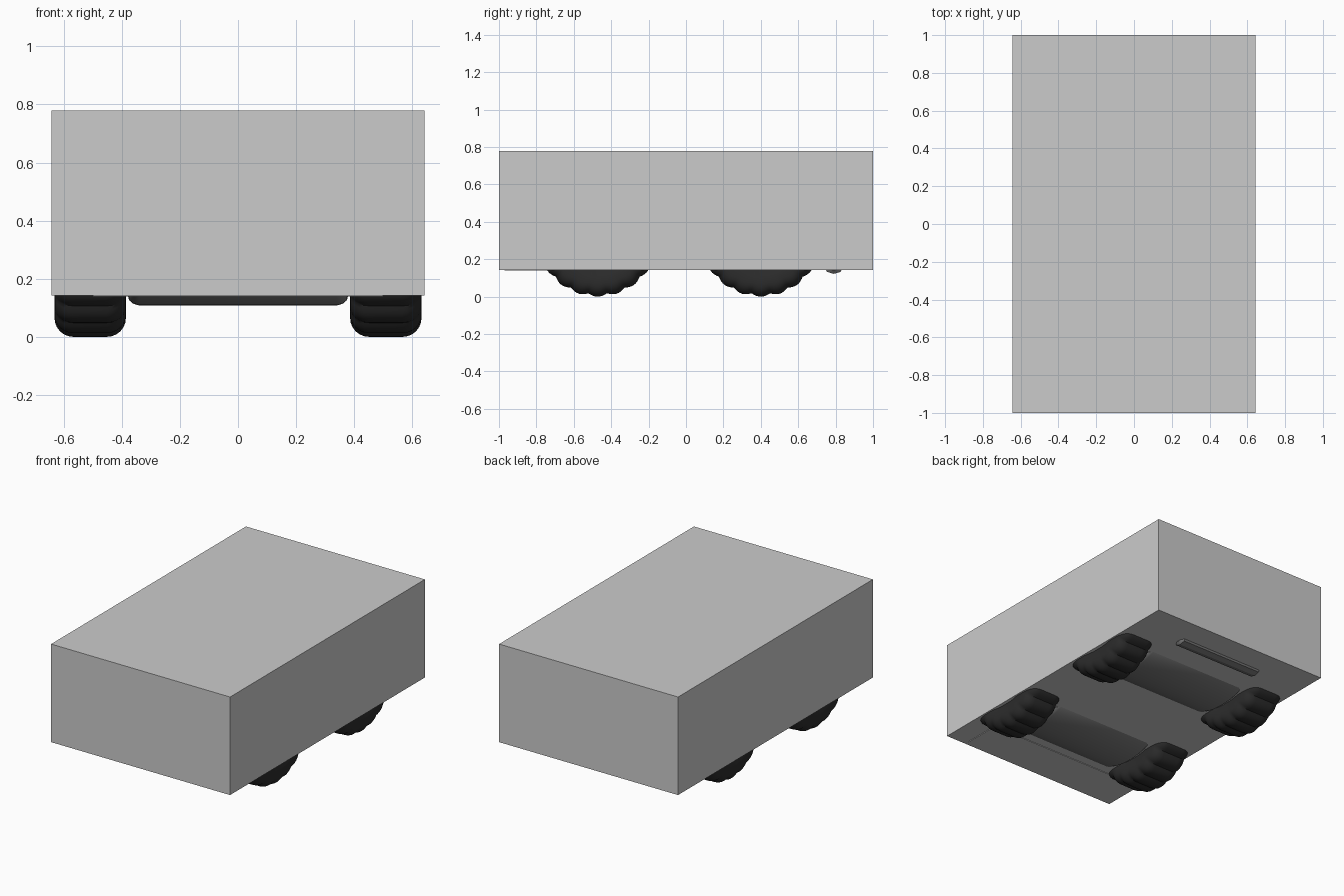
import bpy, bmesh, math

if "Cube" in bpy.data.objects:
    bpy.data.objects.remove(bpy.data.objects["Cube"])

def material(name, c):
    m = bpy.data.materials.new(name)
    m.diffuse_color = (c, c, c, 1)
    m.use_nodes = True
    m.node_tree.nodes["Principled BSDF"].inputs["Base Color"].default_value = m.diffuse_color
    return m

RUBBER = material("rubber", 0.025)
METAL = material("metal", 0.2)

def finish(name, bm, mat=None, angle=None):
    bmesh.ops.recalc_face_normals(bm, faces=bm.faces)
    me = bpy.data.meshes.new(name)
    bm.to_mesh(me)
    bm.free()
    ob = bpy.data.objects.new(name, me)
    bpy.context.collection.objects.link(ob)
    if mat:
        me.materials.append(mat)
    if angle:
        bpy.context.view_layer.objects.active = ob
        ob.select_set(True)
        bpy.ops.object.shade_smooth_by_angle(angle=math.radians(angle))
        ob.select_set(False)
    return ob

def box(name, x0, x1, y0, y1, z0, z1, mat=None):
    bm = bmesh.new()
    bmesh.ops.create_cube(bm, size=1)
    for v in bm.verts:
        v.co = ((x0 + x1) / 2 + v.co.x * (x1 - x0),
                (y0 + y1) / 2 + v.co.y * (y1 - y0),
                (z0 + z1) / 2 + v.co.z * (z1 - z0))
    return finish(name, bm, mat)

def lathe_x(name, rings, radius, cy, cz, mat, n, angle):
    """Skin rings (x, r) around the x axis; radius(r, a) gives (ry, rz)."""
    bm = bmesh.new()
    loops = []
    for x, r in rings:
        loop = []
        for i in range(n):
            a = 2 * math.pi * i / n
            ry, rz = radius(r, a)
            loop.append(bm.verts.new((x, cy + ry * math.sin(a), cz - rz * math.cos(a))))
        loops.append(loop)
    for p, q in zip(loops, loops[1:]):
        for i in range(n):
            j = (i + 1) % n
            bm.faces.new((p[i], p[j], q[j], q[i]))
    bm.faces.new(loops[0])
    bm.faces.new(loops[-1])
    return finish(name, bm, mat, angle)

# Main block
box("body_block", -0.643, 0.643, -1, 1, 0.143, 0.78)

# Chunky tyres with scalloped tread
R, HALF, ROUND, LUGS = 0.33, 0.123, 0.065, 20

def tread(r, a):
    w = max(0, (r - 0.2) / (R - 0.2))
    s = r - 0.014 * w * (1 - abs(math.cos(LUGS * a / 2)))
    return s, s

corner = [(HALF - ROUND + ROUND * math.cos(t), R - ROUND + ROUND * math.sin(t))
          for t in [math.pi / 2 * k / 6 for k in range(7)]]
half = [(HALF - 0.012, 0.19), (HALF, 0.22)] + corner
profile = half + [(-x, r) for x, r in reversed(half)]
for end, cy in (("front", -0.472), ("rear", 0.4)):
    for side, cx in (("left", -0.509), ("right", 0.509)):
        lathe_x(f"{end}_{side}_wheel", [(cx + x, r) for x, r in profile],
                tread, cy, R, RUBBER, 160, 40)
    # Shallow rounded belly bulge between the wheels
    lathe_x(f"{end}_belly", [(-0.38, 0.6), (-0.375, 0.8), (-0.36, 0.94), (-0.34, 1),
                             (0.34, 1), (0.36, 0.94), (0.375, 0.8), (0.38, 0.6)],
            lambda r, a: (0.24 * r, 0.092 * r), cy, 0.2, METAL, 64, 40)

# Rear lower bar, a small V keel
lathe_x("rear_bar", [(-0.31, 0.5), (-0.295, 1), (0.295, 1), (0.31, 0.5)],
        lambda r, a: (0.05 * r, 0.035 * r), 0.79, 0.157, METAL, 8, 30)

# Thin front skid plate
box("front_plate", -0.5, 0.5, -0.97, -0.72, 0.139, 0.16, None)
